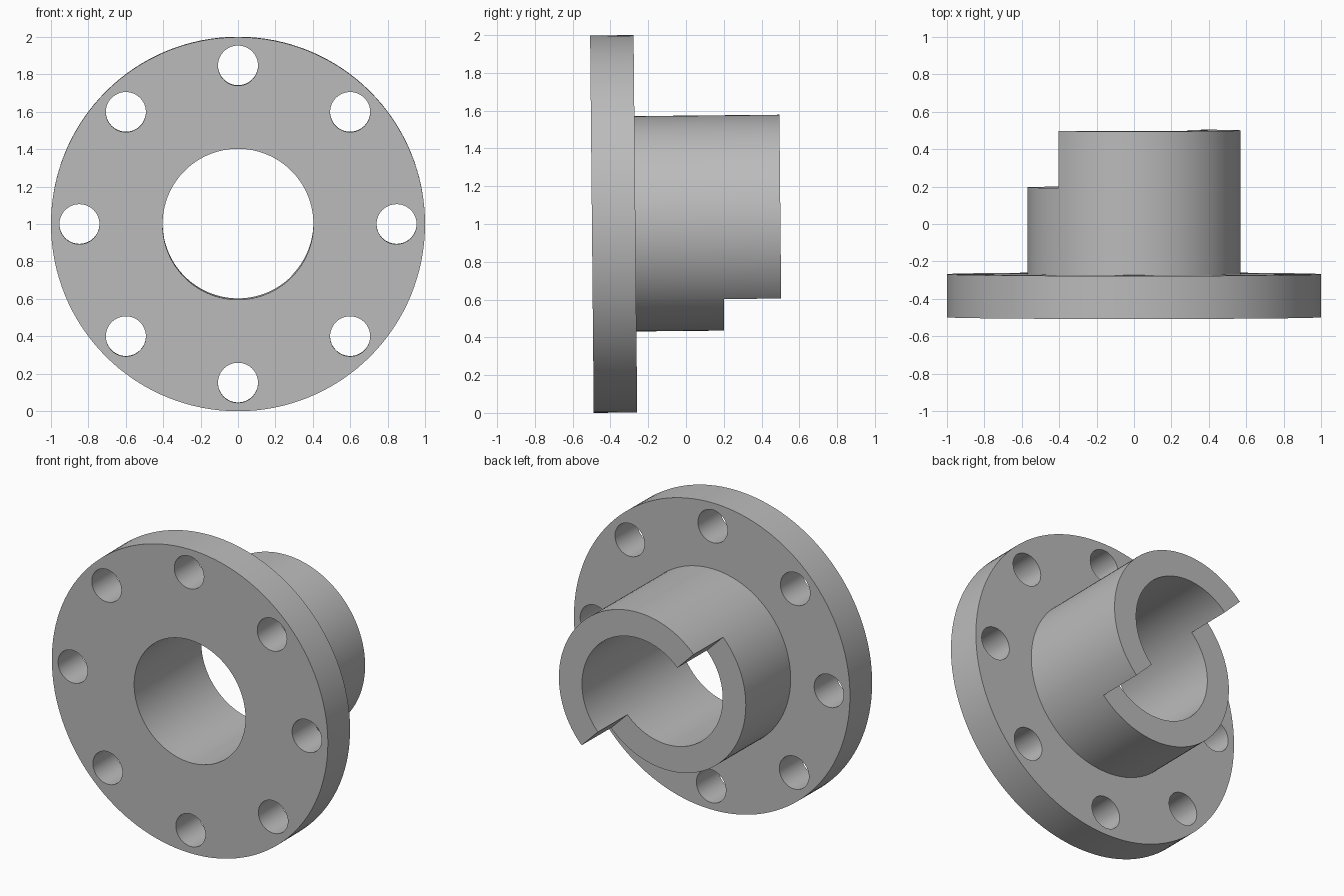
import bpy
from math import pi, radians, cos, sin
from mathutils import Matrix, Vector

if "Cube" in bpy.data.objects:
    bpy.data.objects.remove(bpy.data.objects["Cube"], do_unlink=True)

FRONT, FLANGE_BACK, STEP, HUB_END = -0.498, -0.268, 0.196, 0.5
FLANGE_R, HUB_R, BORE_R = 0.999, 0.57, 0.403
BOLT_R, BOLT_CIRCLE = 0.107, 0.847

steel = bpy.data.materials.new("Plain Grey")
steel.use_nodes = True
grey = (0.5, 0.5, 0.5, 1)
steel.diffuse_color = grey
steel.node_tree.nodes["Principled BSDF"].inputs["Base Color"].default_value = grey


def cylinder(name, radius, y0, y1, x=0, z=0, sides=128):
    """Cylinder along y."""
    bpy.ops.mesh.primitive_cylinder_add(
        vertices=sides, radius=radius, depth=y1 - y0,
        location=(x, (y0 + y1) / 2, z), rotation=(pi / 2, 0, 0))
    ob = bpy.context.object
    ob.name = name
    return ob


def combine(target, tool, operation):
    """Apply a boolean and discard the tool."""
    tool.hide_render = True
    mod = target.modifiers.new(operation.title(), 'BOOLEAN')
    mod.operation, mod.object, mod.solver = operation, tool, 'EXACT'
    bpy.ops.object.select_all(action='DESELECT')
    bpy.context.view_layer.objects.active = target
    target.select_set(True)
    bpy.ops.object.modifier_apply(modifier=mod.name)
    bpy.data.objects.remove(tool, do_unlink=True)


# Flange disc and hub as one body
body = cylinder("flanged_hub", FLANGE_R, FRONT, FLANGE_BACK)
combine(body, cylinder("hub", HUB_R, FLANGE_BACK - 0.1, HUB_END), 'UNION')

# Central bore
combine(body, cylinder("bore_cutter", BORE_R, -1, 1), 'DIFFERENCE')

# Ring of bolt holes
for i in range(8):
    a = i * pi / 4
    hole = cylinder("bolt_hole_cutter", BOLT_R, -1, 0,
                    BOLT_CIRCLE * cos(a), BOLT_CIRCLE * sin(a), 48)
    combine(body, hole, 'DIFFERENCE')

# Diagonal half of the hub end cut back to a step (lower right)
turn = Matrix.Rotation(pi / 4, 4, 'Y')
bpy.ops.mesh.primitive_cube_add(size=2)
notch = bpy.context.object
notch.name = "step_cutter"
notch.matrix_world = turn @ Matrix.Translation(Vector((0, STEP + 1, -1)))
bpy.context.view_layer.update()
combine(body, notch, 'DIFFERENCE')

# Slight backward tilt, standing on the ground
tilt = radians(0.55)
body.data.transform(body.matrix_world)
body.matrix_world = Matrix.Identity(4)
body.data.transform(Matrix.Rotation(tilt, 4, 'X'))
lowest = min(v.co.z for v in body.data.vertices)
body.data.transform(Matrix.Translation((0, 0, -lowest)))

body.data.materials.clear()
body.data.materials.append(steel)
for face in body.data.polygons:
    face.material_index = 0
bpy.ops.object.shade_smooth_by_angle(angle=radians(30))
